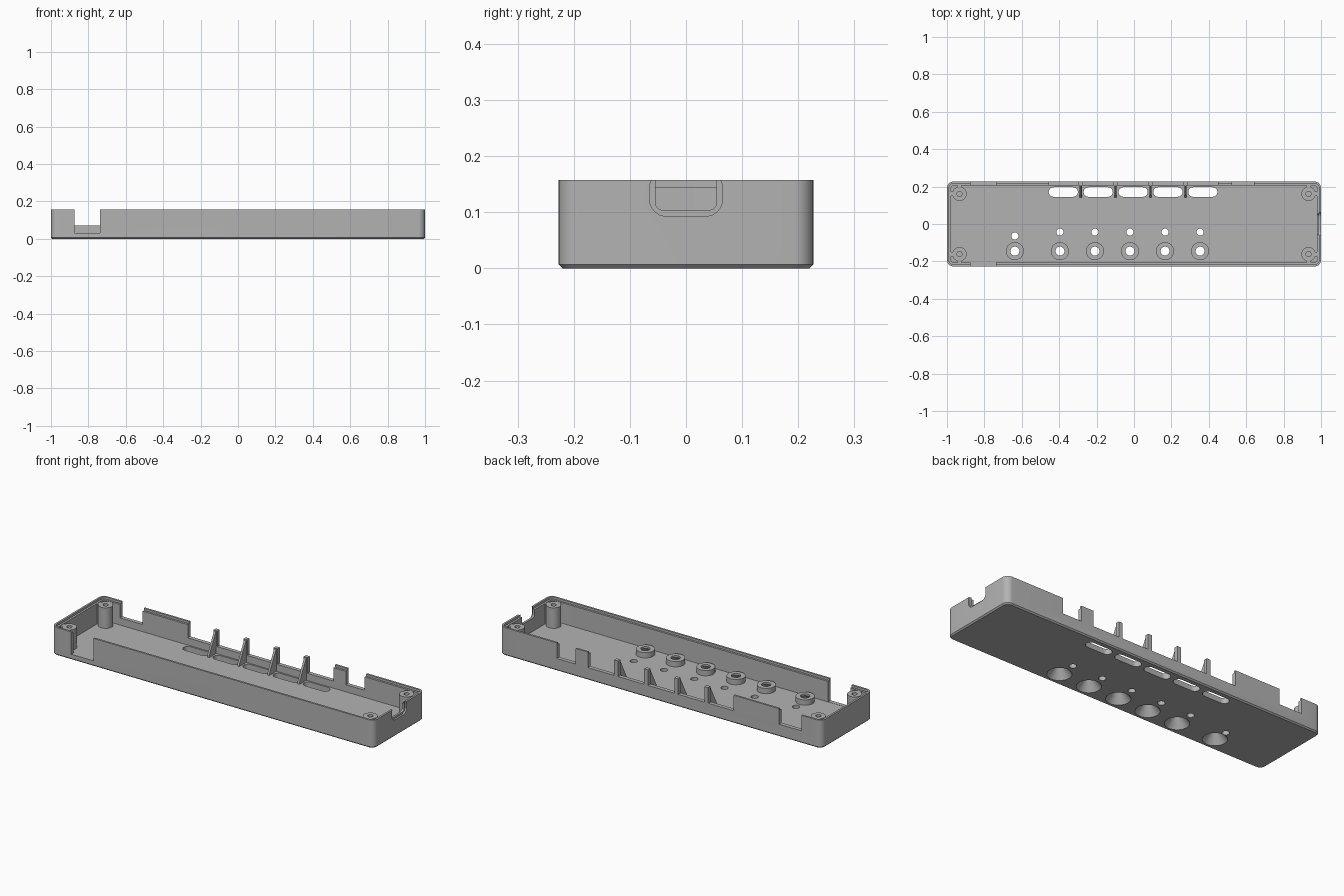
import bpy, bmesh, math
from mathutils import Vector, Matrix

if "Cube" in bpy.data.objects:
    bpy.data.objects.remove(bpy.data.objects["Cube"], do_unlink=True)

grey = bpy.data.materials.new("matte grey plastic")
grey.use_nodes = True
colour = (0.45, 0.45, 0.45, 1)
grey.diffuse_color = colour
grey.node_tree.nodes["Principled BSDF"].inputs["Base Color"].default_value = colour

HALF_X, HALF_Y, HEIGHT = 1.0, 0.227, 0.157
FLOOR, WALL, LIP, LIP_Z = 0.03, 0.022, 0.011, 0.145


def make(name, bm):
    bmesh.ops.recalc_face_normals(bm, faces=bm.faces)
    mesh = bpy.data.meshes.new(name)
    bm.to_mesh(mesh)
    bm.free()
    mesh.materials.append(grey)
    obj = bpy.data.objects.new(name, mesh)
    bpy.context.collection.objects.link(obj)
    return obj


def rounded(hx, hy, r, steps=8):
    """Outline of a rounded rectangle around the origin."""
    pts = []
    for q, (sx, sy) in enumerate([(1, 1), (-1, 1), (-1, -1), (1, -1)]):
        for i in range(steps + 1):
            a = (q + i / steps) * math.pi / 2
            pts.append((sx * (hx - r) + r * math.cos(a), sy * (hy - r) + r * math.sin(a)))
    return pts


def loft(name, sections, matrix=Matrix()):
    """Solid through outlines, each given as (points, height)."""
    bm = bmesh.new()
    rings = [[bm.verts.new(matrix @ Vector((x, y, z))) for x, y in pts] for pts, z in sections]
    for a, b in zip(rings, rings[1:]):
        for i in range(len(a)):
            j = (i + 1) % len(a)
            bm.faces.new((a[i], a[j], b[j], b[i]))
    bm.faces.new(rings[0][::-1])
    bm.faces.new(rings[-1])
    return make(name, bm)


def box(name, x0, x1, y0, y1, z0, z1):
    pts = [(x0, y0), (x1, y0), (x1, y1), (x0, y1)]
    return loft(name, [(pts, z0), (pts, z1)])


def ring(name, profile, x, y, steps=40):
    """Closed (radius, height) profile turned about a vertical axis."""
    bm = bmesh.new()
    cols = []
    for i in range(steps):
        a = 2 * math.pi * i / steps
        cols.append([bm.verts.new((x + r * math.cos(a), y + r * math.sin(a), z)) for r, z in profile])
    n = len(profile)
    for i in range(steps):
        a, b = cols[i], cols[(i + 1) % steps]
        for k in range(n):
            m = (k + 1) % n
            bm.faces.new((a[k], b[k], b[m], a[m]))
    return make(name, bm)


def circle(r, x, y, steps=40):
    return [(x + r * math.cos(2 * math.pi * i / steps), y + r * math.sin(2 * math.pi * i / steps))
            for i in range(steps)]


def cut(target, cutter):
    mod = target.modifiers.new("cut", 'BOOLEAN')
    mod.operation, mod.solver, mod.object = 'DIFFERENCE', 'EXACT', cutter
    bpy.context.view_layer.update()
    graph = bpy.context.evaluated_depsgraph_get()
    mesh = bpy.data.meshes.new_from_object(target.evaluated_get(graph))
    target.modifiers.clear()
    target.data = mesh
    bpy.data.objects.remove(cutter, do_unlink=True)


def inset(d, r):
    return rounded(HALF_X - d, HALF_Y - d, r)


# Tray shell with chamfered base, hollow inside and stepped rim
shell = loft("tray_shell", [(inset(0.007, 0.028), 0), (inset(0, 0.035), 0.007), (inset(0, 0.035), HEIGHT)])
cut(shell, loft("hollow", [(inset(WALL, 0.015), FLOOR), (inset(WALL, 0.015), 0.2)]))
cut(shell, loft("rim_step", [(inset(LIP, 0.024), LIP_Z), (inset(LIP, 0.024), 0.2)]))

# Openings in the front and back walls
cut(shell, box("front_opening", -0.875, -0.738, -0.3, -0.2, FLOOR + 0.001, 0.2))
for x0, x1 in [(-0.875, -0.735), (-0.455, 0.45), (0.525, 0.642)]:
    cut(shell, box("back_opening", x0, x1, 0.2, 0.3, 0.07, 0.2))

# Socket opening in the left end, with a shallow recess outside
sideways = Matrix(((0, 0, 1, 0), (1, 0, 0, 0), (0, 1, 0, 0), (0, 0, 0, 1)))
for hy, low, r, x0 in [(0.065, 0.093, 0.03, HALF_X - 0.01), (0.054, 0.104, 0.012, 0.95)]:
    top = 0.173 if hy > 0.06 else 0.25
    pts = [(y, z + (low + top) / 2) for y, z in rounded(hy, (top - low) / 2, r)]
    cut(shell, loft("socket", [(pts, x0), (pts, 1.1)], sideways))

# Vent slots in the floor
PITCH, MID = 0.1865, -0.005
for i in range(-2, 3):
    pts = [(x + MID + i * PITCH, y + 0.171) for x, y in rounded(0.078, 0.0255, 0.0254)]
    cut(shell, loft("vent", [(pts, -0.1), (pts, 0.1)]))

# Button positions: dished holes with raised collars, and indicator holes
SLOPE = (0.062 - 0.024) / 0.05
buttons = [(-0.637, -0.064)] + [(-0.396 + 0.1873 * i, -0.043) for i in range(5)]
for x, light_y in buttons:
    cut(shell, loft("dish", [(circle(0.062 + SLOPE * 0.01, x, -0.145), -0.01),
                             (circle(0.024, x, -0.145), 0.05)]))
    cut(shell, loft("light", [(circle(0.019, x, light_y, 24), -0.1), (circle(0.019, x, light_y, 24), 0.1)]))
    base = FLOOR - 0.003
    ring("button_collar", [(0.062 - SLOPE * base, base), (0.048, base), (0.048, 0.06),
                           (0.024, 0.06), (0.024, 0.05)], x, -0.145)

# Screw pillars in the corners, tied to the walls by webs
for sx in (-1, 1):
    for sy in (-1, 1):
        x, y = sx * 0.933, sy * 0.161
        ring("screw_pillar", [(0.001, FLOOR - 0.005), (0.038, FLOOR - 0.005), (0.038, LIP_Z),
                              (0.014, LIP_Z), (0.014, 0.05), (0.001, 0.05)], x, y)
        ex, ey = sorted((x + sx * 0.03, sx * 0.985)), sorted((y + sy * 0.03, sy * 0.212))
        box("pillar_side_web", *ex, y - 0.012, y + 0.012, FLOOR - 0.005, LIP_Z - 0.001)
        box("pillar_end_web", x - 0.012, x + 0.012, *ey, FLOOR - 0.005, LIP_Z - 0.001)

# Wall tabs and sloping ribs between the vents
for i in range(4):
    x = MID + (i - 1.5) * PITCH
    box("wall_tab", x - 0.012, x + 0.012, HALF_Y - WALL + 0.001, HALF_Y, 0.065, HEIGHT)
    side = [(0.143, FLOOR - 0.005), (0.21, FLOOR - 0.005), (0.21, HEIGHT - 0.004), (0.202, HEIGHT - 0.004),
            (0.143, FLOOR + 0.01)]
    loft("rib", [(side, x - 0.006), (side, x + 0.006)], sideways)

# Smooth the round parts while keeping edges crisp
for obj in bpy.context.view_layer.objects:
    obj.select_set(obj.type == 'MESH' and obj.data.materials[:1] == [grey])
bpy.context.view_layer.objects.active = shell
bpy.ops.object.shade_smooth_by_angle(angle=math.radians(30))
